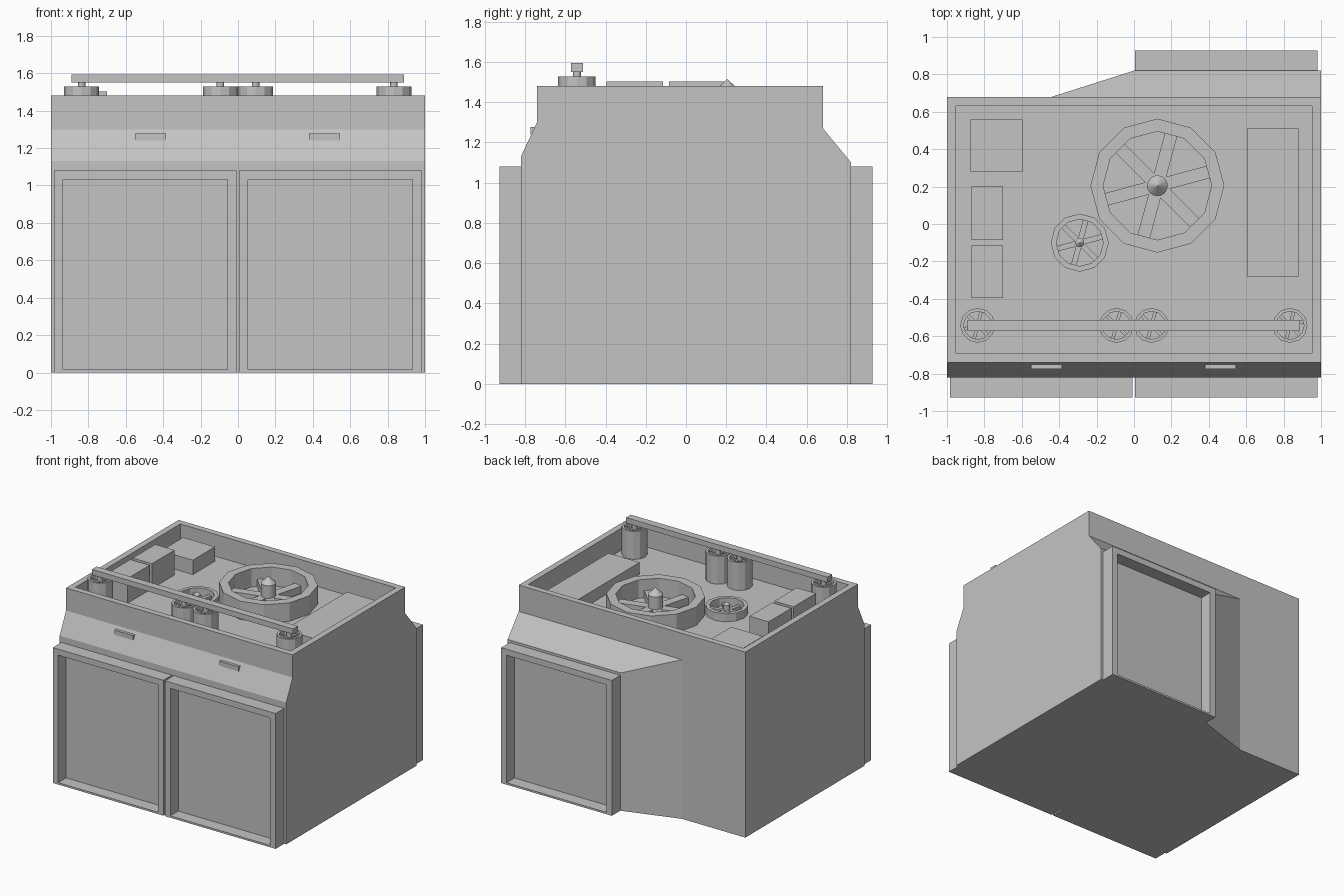
import bpy, bmesh, math
from mathutils import Vector, Matrix

cube = bpy.data.objects.get("Cube")
if cube:
    bpy.data.objects.remove(cube, do_unlink=True)

grey = bpy.data.materials.new("plain grey")
grey.use_nodes = True
grey.diffuse_color = (0.55, 0.55, 0.55, 1)
grey.node_tree.nodes["Principled BSDF"].inputs["Base Color"].default_value = grey.diffuse_color

FLOOR = 1.305  # height of the sunken deck


def finish(name, bm):
    bmesh.ops.recalc_face_normals(bm, faces=bm.faces[:])
    mesh = bpy.data.meshes.new(name)
    bm.to_mesh(mesh)
    bm.free()
    mesh.materials.append(grey)
    obj = bpy.data.objects.new(name, mesh)
    bpy.context.collection.objects.link(obj)
    return obj


def add_box(bm, x, y, z, turn=None):
    """Box between the pairs x, y and z, optionally transformed."""
    lo, hi = Vector((x[0], y[0], z[0])), Vector((x[1], y[1], z[1]))
    mat = Matrix.Translation((lo + hi) / 2) @ Matrix.Diagonal((*(hi - lo), 1))
    bmesh.ops.create_cube(bm, size=1, matrix=(turn @ mat) if turn else mat)


def box(name, x, y, z):
    bm = bmesh.new()
    add_box(bm, x, y, z)
    return finish(name, bm)


def add_lathe(bm, profile, centre, sides):
    """Revolve (radius, height) points around a vertical axis."""
    c = Vector((*centre, 0))
    verts = [bm.verts.new(c + Vector((r, 0, z))) for r, z in profile]
    edges = [bm.edges.new(pair) for pair in zip(verts, verts[1:])]
    bmesh.ops.spin(bm, geom=verts + edges, cent=c, axis=(0, 0, 1),
                   angle=math.tau, steps=sides, use_duplicate=False)
    bmesh.ops.remove_doubles(bm, verts=bm.verts[:], dist=0.0005)


def add_spokes(bm, centre, r0, r1, width, z):
    for k in range(6):
        turn = Matrix.Translation((*centre, 0)) @ Matrix.Rotation(math.radians(15 + 60 * k), 4, "Z")
        add_box(bm, (r0, r1), (-width / 2, width / 2), z, turn)


# Housing: side profile extruded across, with a sunken deck in the top
bm = bmesh.new()
profile = [(-0.82, 0), (-0.82, 1.13), (-0.74, 1.3), (-0.74, 1.48), (0.68, 1.48), (0.68, 0)]
side = bm.faces.new([bm.verts.new((-1, y, z)) for y, z in profile])
ext = bmesh.ops.extrude_face_region(bm, geom=[side])
bmesh.ops.translate(bm, vec=(2, 0, 0), verts=[v for v in ext["geom"] if isinstance(v, bmesh.types.BMVert)])
bmesh.ops.recalc_face_normals(bm, faces=bm.faces[:])
top = max(bm.faces, key=lambda f: f.calc_center_median().z)
bmesh.ops.inset_region(bm, faces=[top], thickness=0.07)
well = bmesh.ops.extrude_discrete_faces(bm, faces=[top])["faces"][0]
# extruding one face leaves walls between the rim and the new floor
bmesh.ops.translate(bm, vec=(0, 0, FLOOR - 1.48), verts=well.verts[:])
finish("housing", bm)

# Rear bulge: sloped on top and tapered on one side
bm = bmesh.new()
for x, y, z in [(-0.44, 0.68, 1.27), (1, 0.68, 1.27), (0, 0.82, 1.1), (1, 0.82, 1.1)]:
    bm.verts.new((x, y, z))
    bm.verts.new((x, y, 0))
bmesh.ops.convex_hull(bm, input=bm.verts[:])
bmesh.ops.dissolve_limit(bm, angle_limit=0.02, verts=bm.verts[:], edges=bm.edges[:])
finish("rear_bulge", bm)


# Door panels with a recessed centre
def panel(name, x, facing):
    bm = bmesh.new()
    add_box(bm, x, sorted((facing * 0.82, facing * 0.928)), (0, 1.08))
    outer = max(bm.faces, key=lambda f: f.calc_center_median().y * facing)
    bmesh.ops.inset_region(bm, faces=[outer], thickness=0.068)
    for v in outer.verts:
        if v.co.z < 0.5:
            v.co.z = 0.015
    inner = bmesh.ops.extrude_discrete_faces(bm, faces=[outer])["faces"][0]
    bmesh.ops.translate(bm, vec=(0, -facing * 0.1, 0), verts=inner.verts[:])
    finish(name, bm)


panel("front_panel_right", (-0.985, -0.008), -1)
panel("front_panel_left", (0.005, 0.982), -1)
panel("rear_panel", (0.005, 0.982), 1)

# Handles on the front slope
for name, x in (("handle_right", -0.467), ("handle_left", 0.463)):
    box(name, (x - 0.083, x + 0.083), (-0.774, -0.73), (1.24, 1.277))

# Equipment boxes on the deck
box("large_side_box", (0.605, 0.88), (-0.28, 0.51), (FLOOR, 1.4))
box("corner_box", (-0.875, -0.595), (0.28, 0.56), (FLOOR, 1.42))
box("tall_box_front", (-0.87, -0.7), (-0.395, -0.115), (FLOOR, 1.503))
box("tall_box_rear", (-0.87, -0.7), (-0.085, 0.2), (FLOOR, 1.503))


# Fans: ring, spokes and pointed hub, all in proportion to the ring
def fan(name, centre, r):
    bm = bmesh.new()
    h = FLOOR + 0.41 * r
    ri = 0.81 * r
    add_lathe(bm, [(ri, FLOOR), (ri, h), (r, h), (r, FLOOR)], centre, 12)
    add_spokes(bm, centre, 0.1 * r, 0.8 * r, 0.19 * r, (FLOOR, FLOOR + 0.16 * r))
    add_lathe(bm, [(0.155 * r, FLOOR), (0.155 * r, FLOOR + 0.44 * r), (0, FLOOR + 0.585 * r)], centre, 16)
    finish(name, bm)


fan("large_fan", (0.125, 0.205), 0.358)
fan("small_fan", (-0.29, -0.1), 0.155)

# Canisters with a recessed spoked top and a stem that holds the rail
for i, x in enumerate((-0.836, -0.094, 0.094, 0.834)):
    centre = (x, -0.542)
    bm = bmesh.new()
    add_lathe(bm, [(0.093, FLOOR), (0.093, 1.528), (0.075, 1.528), (0.075, 1.48), (0, 1.48)], centre, 12)
    add_spokes(bm, centre, 0.01, 0.075, 0.018, (1.48, 1.508))
    add_lathe(bm, [(0.02, 1.48), (0.02, 1.56)], centre, 12)
    finish(f"canister_{i + 1}", bm)

# Rail across the canisters
box("rail", (-0.89, 0.888), (-0.572, -0.512), (1.55, 1.593))
